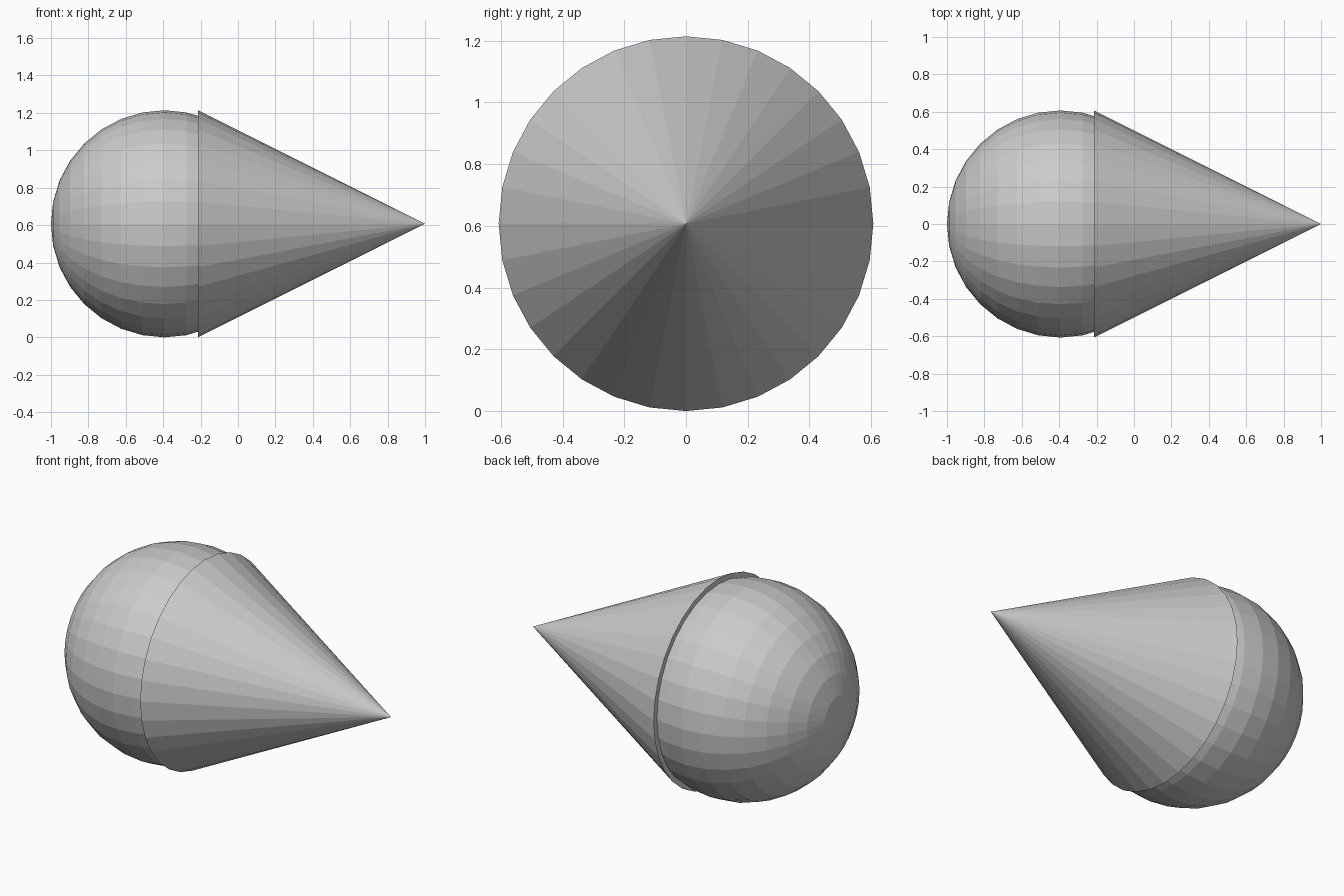
import bpy
from math import pi

if "Cube" in bpy.data.objects:
    bpy.data.objects.remove(bpy.data.objects["Cube"])

R = 0.607  # shared radius; the cone is twice as long as its radius

# Rounded body, poles along x
bpy.ops.mesh.primitive_uv_sphere_add(segments=32, ring_count=16, radius=R,
                                     location=(-1 + R, 0, R), rotation=(0, pi / 2, 0))
bpy.context.object.name = "round_body"

# Pointed nose, capped at its base, tip towards +x
bpy.ops.mesh.primitive_cone_add(vertices=32, radius1=R, radius2=0, depth=2 * R,
                                location=(1 - R, 0, R), rotation=(0, pi / 2, 0))
bpy.context.object.name = "cone_nose"
